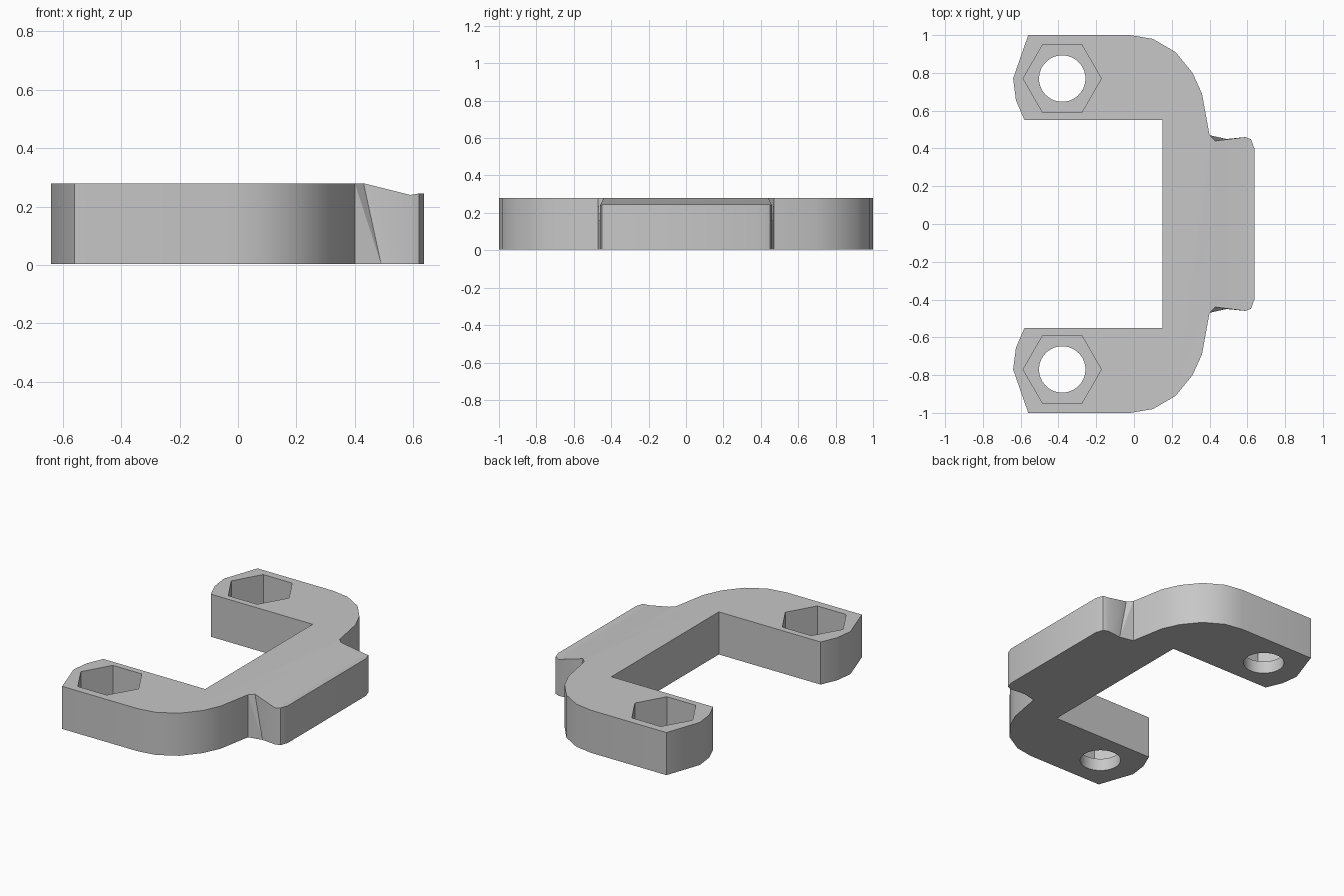
import bpy
import bmesh
import math
from mathutils import Matrix

cube = bpy.data.objects.get("Cube")
if cube:
    bpy.data.objects.remove(cube, do_unlink=True)

BOTTOM, TOP = 0.004, 0.28

grey = bpy.data.materials.new("light grey")
grey.use_nodes = True
grey.diffuse_color = (0.57, 0.57, 0.57, 1)
for node in grey.node_tree.nodes:
    if node.type == "BSDF_PRINCIPLED":
        node.inputs["Base Color"].default_value = grey.diffuse_color


def make_object(name, bm):
    bmesh.ops.recalc_face_normals(bm, faces=bm.faces)
    mesh = bpy.data.meshes.new(name)
    bm.to_mesh(mesh)
    bm.free()
    mesh.materials.append(grey)
    obj = bpy.data.objects.new(name, mesh)
    bpy.context.collection.objects.link(obj)
    return obj


# Half outline, from the inner corner round the arm to the tab: x, y, top height
arm = [(0.15, 0.55), (-0.58, 0.55), (-0.625, 0.655), (-0.64, 0.77),
       (-0.56, 1.0), (-0.02, 1.0), (0.10, 0.98), (0.22, 0.91),
       (0.31, 0.80), (0.36, 0.69), (0.40, 0.47)]
notch_top, notch_bottom = (0.43, 0.44), (0.49, 0.45)
tab = [(0.59, 0.46, 0.24), (0.62, 0.448, 0.245), (0.637, 0.40, 0.245)]

half_top = [(x, y, TOP) for x, y in arm + [notch_top]] + tab
half_bottom = [(x, y, BOTTOM) for x, y in arm + [notch_bottom]]
half_bottom += [(x, y, BOTTOM) for x, y, z in tab]


def full_loop(bm, half):
    left = [bm.verts.new(p) for p in half]
    right = [bm.verts.new((x, -y, z)) for x, y, z in half]
    return left, right


# Bracket body with sloping tab
bm = bmesh.new()
top_l, top_r = full_loop(bm, half_top)
low_l, low_r = full_loop(bm, half_bottom)
n = len(arm) + 1
bm.faces.new(top_l[:n] + top_r[:n][::-1])
bm.faces.new(low_l + low_r[::-1])
for i in range(n - 1, len(half_top) - 1):
    bm.faces.new((top_l[i], top_l[i + 1], top_r[i + 1], top_r[i]))
for up, low in ((top_l, low_l), (top_r, low_r)):
    for i in range(len(up) - 1):
        if i in (n - 2, n - 1):      # twisted notch walls
            bm.faces.new((up[i], up[i + 1], low[i + 1]))
            bm.faces.new((up[i], low[i + 1], low[i]))
        else:
            bm.faces.new((up[i], up[i + 1], low[i + 1], low[i]))
for i in (0, -1):
    bm.faces.new((top_l[i], top_r[i], low_r[i], low_l[i]))
bracket = make_object("bracket", bm)


# Hexagonal nut recesses and round bolt holes
def cut(sides, radius, y, z0, z1):
    bm = bmesh.new()
    place = Matrix.Translation((-0.38, y, (z0 + z1) / 2))
    bmesh.ops.create_cone(bm, cap_ends=True, segments=sides, radius1=radius,
                          radius2=radius, depth=z1 - z0,
                          matrix=place @ Matrix.Rotation(math.pi / 6, 4, "Z"))
    cutter = make_object("hole_cutter", bm)
    cutter.hide_render = True
    mod = bracket.modifiers.new("hole", "BOOLEAN")
    mod.operation = "DIFFERENCE"
    mod.solver = "EXACT"
    mod.object = cutter
    bpy.ops.object.modifier_apply(modifier=mod.name)
    bpy.data.objects.remove(cutter, do_unlink=True)


bpy.ops.object.select_all(action="DESELECT")
bracket.select_set(True)
bpy.context.view_layer.objects.active = bracket
for y in (0.77, -0.77):
    cut(6, 0.207, y, 0.085, 0.4)
    cut(32, 0.123, y, -0.1, 0.2)

bpy.ops.object.shade_smooth_by_angle(angle=math.radians(30))
